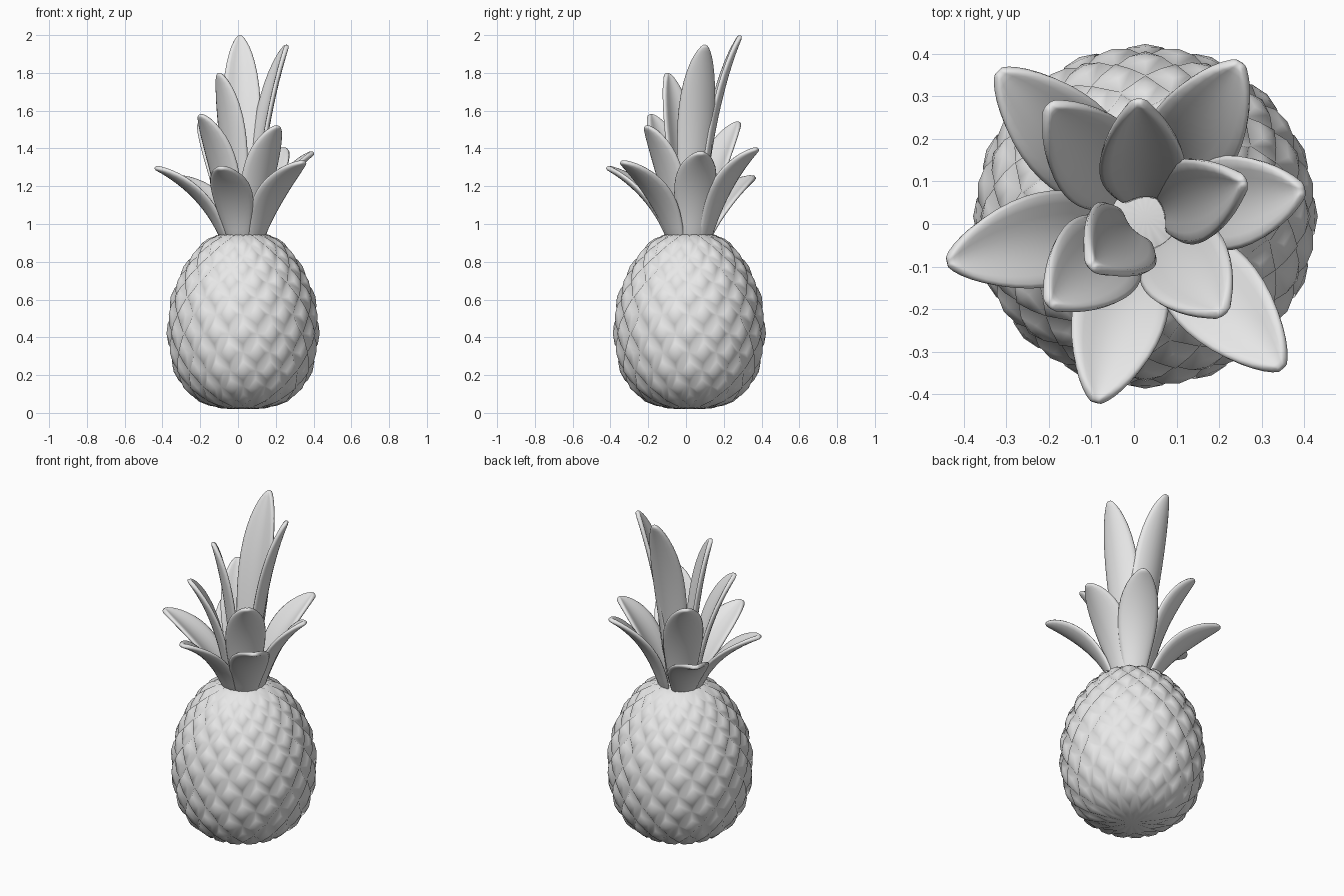
import bpy, bmesh, math
from mathutils import Vector

if "Cube" in bpy.data.objects:
    bpy.data.objects.remove(bpy.data.objects["Cube"])

grey = bpy.data.materials.new("light grey")
grey.use_nodes = True
grey.diffuse_color = (0.8, 0.8, 0.8, 1)
grey.node_tree.nodes["Principled BSDF"].inputs["Base Color"].default_value = (0.8, 0.8, 0.8, 1)

CX, CY = 0.027, 0.018


def finish(bm, name):
    bmesh.ops.recalc_face_normals(bm, faces=bm.faces)
    for f in bm.faces:
        f.smooth = True
    mesh = bpy.data.meshes.new(name)
    bm.to_mesh(mesh)
    bm.free()
    mesh.materials.append(grey)
    obj = bpy.data.objects.new(name, mesh)
    bpy.context.collection.objects.link(obj)
    return obj


# Fruit body: a staggered lattice of diamonds, each raised into a rounded stud
def fruit_body(count=16):
    profile = [(0.13, 0.03), (0.235, 0.07), (0.305, 0.14), (0.348, 0.225), (0.37, 0.32),
               (0.38, 0.42), (0.376, 0.52), (0.36, 0.61), (0.332, 0.69), (0.298, 0.765),
               (0.257, 0.83), (0.21, 0.89), (0.15, 0.935)]
    bm = bmesh.new()
    bottom = bm.verts.new((CX, CY, 0.02))
    top = bm.verts.new((CX, CY, 0.96))
    rings = []
    for j, (r, z) in enumerate(profile):
        angles = [math.tau * (i + j % 2 / 2) / count for i in range(count)]
        rings.append([bm.verts.new((CX + r * math.cos(a), CY + r * math.sin(a), z)) for a in angles])
    for j, ring in enumerate(rings):
        for i in range(count):
            k = (i + j % 2) % count
            low = rings[j - 1][k] if j else bottom
            high = rings[j + 1][k] if j + 1 < len(rings) else top
            corners = [low, ring[(i + 1) % count], high, ring[i]]
            mid = sum((v.co for v in corners), Vector()) / 4
            up, across = high.co - low.co, corners[1].co - corners[3].co
            normal = across.cross(up).normalized()
            rise = 0.22 * min(up.length, across.length)
            inner = [bm.verts.new(v.co.lerp(mid, 0.45) + normal * rise * 0.75) for v in corners]
            peak = bm.verts.new(mid + normal * rise)
            for a in range(4):
                b = (a + 1) % 4
                bm.faces.new((corners[a], corners[b], inner[b], inner[a]))
                bm.faces.new((inner[a], inner[b], peak))
    return finish(bm, "fruit_body")


# Leaf: a cupped blade swept along a curve from the crown to its tip
def leaf(name, tip, base_radius, half_width):
    tip = Vector(tip)
    out = Vector((tip.x - CX, tip.y - CY, 0)).normalized()
    side = Vector((-out.y, out.x, 0))
    base = Vector((CX, CY, 0.9)) + out * base_radius
    delta = tip - base
    bend = base + Vector((delta.x * 0.28, delta.y * 0.28, delta.z * 0.66))
    outline = [(0, 0.5), (0.15, 0.68), (0.3, 0.87), (0.45, 0.99), (0.6, 1.0),
               (0.75, 0.87), (0.88, 0.6), (0.96, 0.32), (1, 0.08)]
    bm = bmesh.new()
    rows = []
    for t, w in outline:
        p = base * (1 - t) ** 2 + bend * 2 * t * (1 - t) + tip * t * t
        tangent = ((bend - base) * (1 - t) + (tip - bend) * t).normalized()
        inward = side.cross(tangent)
        if inward.dot(out) > 0:
            inward.negate()
        rows.append([bm.verts.new(p + side * (s * w * half_width) + inward * (0.035 * w * s * s))
                     for s in (-1, -0.5, 0, 0.5, 1)])
    for a, b in zip(rows, rows[1:]):
        for i in range(4):
            bm.faces.new((a[i], a[i + 1], b[i + 1], b[i]))
    obj = finish(bm, name)
    solid = obj.modifiers.new("thickness", "SOLIDIFY")
    solid.thickness = 0.026
    solid.offset = 0
    sub = obj.modifiers.new("rounding", "SUBSURF")
    sub.levels = sub.render_levels = 1


fruit_body()

outer_tips = [(-0.44, -0.09, 1.30), (-0.09, -0.42, 1.30), (0.35, -0.34, 1.33),
              (0.40, 0.08, 1.38), (0.25, 0.38, 1.40), (-0.32, 0.36, 1.25)]
middle_tips = [(-0.20, -0.19, 1.58), (0.21, -0.21, 1.52), (-0.20, 0.28, 1.54)]
inner_tips = [(-0.10, -0.10, 1.80), (0.26, 0.10, 1.95), (0.01, 0.29, 2.0)]
for kind, tips, radius, width in (("outer", outer_tips, 0.10, 0.115),
                                  ("middle", middle_tips, 0.08, 0.115),
                                  ("inner", inner_tips, 0.05, 0.105)):
    for n, tip in enumerate(tips):
        leaf(f"{kind}_leaf_{n + 1}", tip, radius, width)
